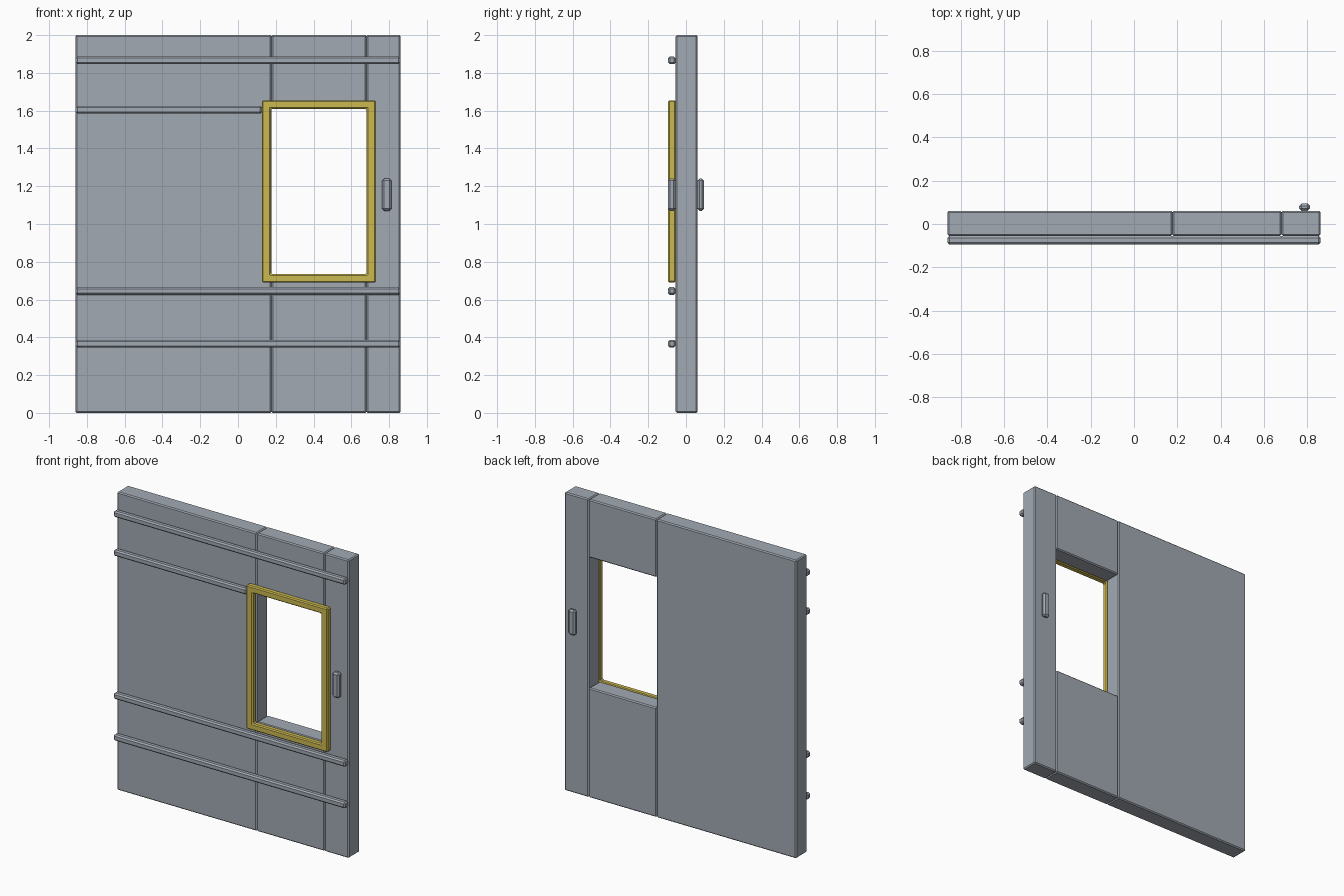
import bpy
import bmesh

cube = bpy.data.objects.get("Cube")
if cube:
    bpy.data.objects.remove(cube)


def material(name, color):
    m = bpy.data.materials.new(name)
    m.use_nodes = True
    m.diffuse_color = color
    m.node_tree.nodes["Principled BSDF"].inputs["Base Color"].default_value = color
    return m


GREY = material("grey_metal", (0.36, 0.40, 0.45, 1))
GOLD = material("yellow_trim", (0.60, 0.48, 0.08, 1))


def finish(name, bm, mat, bevel):
    bmesh.ops.recalc_face_normals(bm, faces=bm.faces)
    mesh = bpy.data.meshes.new(name)
    bm.to_mesh(mesh)
    bm.free()
    mesh.materials.append(mat)
    ob = bpy.data.objects.new(name, mesh)
    bpy.context.collection.objects.link(ob)
    mod = ob.modifiers.new("Edge bevel", 'BEVEL')
    mod.width = bevel
    mod.segments = 1
    mod.limit_method = 'ANGLE'
    return ob


def box(name, xs, ys, zs, bevel, mat=GREY):
    bm = bmesh.new()
    bmesh.ops.create_cube(bm, size=1)
    for v in bm.verts:
        v.co = [r[0] if c < 0 else r[1] for c, r in zip(v.co, (xs, ys, zs))]
    return finish(name, bm, mat, bevel)


def frame(name, outer, inner, ys, bevel, mat):
    # Rectangular ring in the xz plane, extruded through y
    bm = bmesh.new()
    rings = []
    for x0, x1, z0, z1 in (outer, inner):
        corners = ((x0, z0), (x1, z0), (x1, z1), (x0, z1))
        rings.append([bm.verts.new((x, ys[0], z)) for x, z in corners])
    out, inn = rings
    faces = []
    for i in range(4):
        j = (i + 1) % 4
        faces.append(bm.faces.new((out[i], out[j], inn[j], inn[i])))
    ext = bmesh.ops.extrude_face_region(bm, geom=faces, use_keep_orig=True)
    for v in ext["geom"]:
        if isinstance(v, bmesh.types.BMVert):
            v.co.y = ys[1]
    return finish(name, bm, mat, bevel)


LEFT, SEAM_A, SEAM_B, RIGHT = -0.86, 0.177, 0.68, 0.86
FRONT, BACK, OUT = -0.055, 0.061, 0.095
SILL, LINTEL = 0.735, 1.61

# Wall slabs around the window opening
slab = (FRONT, BACK)
box("wide_panel", (LEFT, SEAM_A), slab, (0, 2), 0.007)
box("lower_panel", (SEAM_A, SEAM_B), slab, (0, SILL), 0.007)
box("upper_panel", (SEAM_A, SEAM_B), slab, (LINTEL, 2), 0.007)
box("narrow_panel", (SEAM_B, RIGHT), slab, (0, 2), 0.007)

# Horizontal ribs on the front; the second one stops at the window
ribs = ((0.346, RIGHT), (0.625, RIGHT), (1.585, 0.126), (1.846, RIGHT))
for i, (z, end) in enumerate(ribs):
    box(f"rib_{i + 1}", (LEFT, end), (-OUT, FRONT), (z, z + 0.041), 0.009)

# Window trim
frame("window_frame", (0.126, 0.73, 0.69, 1.655),
      (0.175, 0.68, SILL, LINTEL), (-OUT, FRONT), 0.007, GOLD)

# Handles on both faces
for name, ys in (("front_handle", (-OUT, FRONT)), ("back_handle", (BACK, OUT))):
    box(name, (0.762, 0.812), ys, (1.07, 1.24), 0.011)
